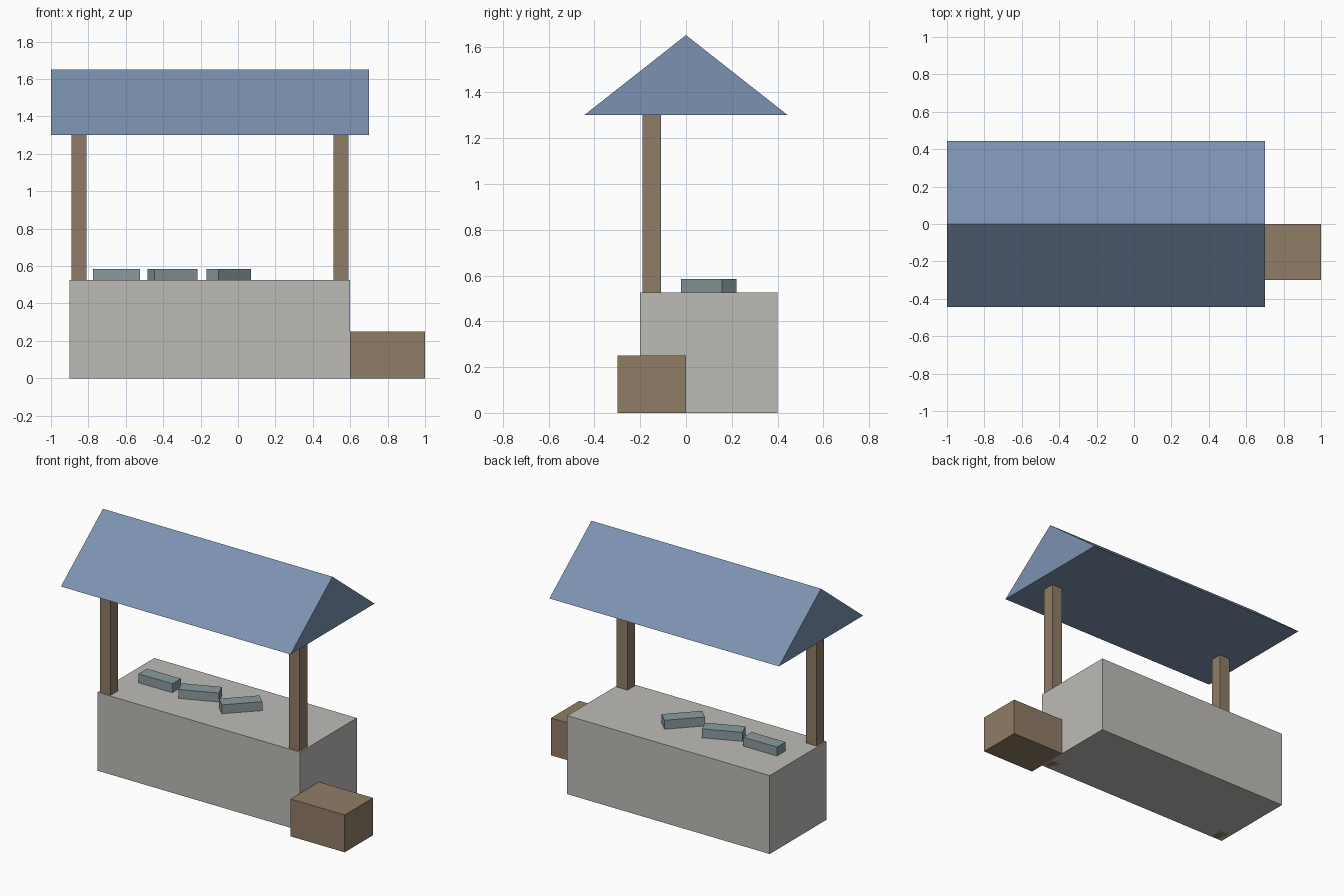
import bpy
import bmesh
from mathutils import Matrix

if "Cube" in bpy.data.objects:
    bpy.data.objects.remove(bpy.data.objects["Cube"])


def material(name, r, g, b):
    m = bpy.data.materials.new(name)
    m.diffuse_color = (r, g, b, 1)
    m.use_nodes = True
    m.node_tree.nodes["Principled BSDF"].inputs["Base Color"].default_value = m.diffuse_color
    return m


WOOD = material("brown wood", 0.28, 0.205, 0.135)
STONE = material("pale grey", 0.51, 0.50, 0.475)
CLOTH = material("blue canvas", 0.20, 0.29, 0.44)
GOODS = material("grey teal", 0.26, 0.33, 0.345)


def finish(name, bm, mat):
    bmesh.ops.recalc_face_normals(bm, faces=bm.faces)
    mesh = bpy.data.meshes.new(name)
    bm.to_mesh(mesh)
    bm.free()
    mesh.materials.append(mat)
    obj = bpy.data.objects.new(name, mesh)
    bpy.context.collection.objects.link(obj)
    return obj


def box(name, size, base, mat, turn=0.0):
    """Box standing on the point base, turned about z."""
    bm = bmesh.new()
    bmesh.ops.create_cube(bm, size=1)
    bmesh.ops.scale(bm, vec=size, verts=bm.verts)
    bmesh.ops.translate(bm, vec=(0, 0, size[2] / 2), verts=bm.verts)
    obj = finish(name, bm, mat)
    obj.matrix_world = Matrix.Translation(base) @ Matrix.Rotation(turn, 4, "Z")
    return obj


# Counter and the crate beside it
COUNTER_TOP = 0.525
box("counter", (1.5, 0.6, COUNTER_TOP), (-0.15, 0.1, 0), STONE)
box("crate", (0.4, 0.3, 0.25), (0.8, -0.15, 0), WOOD)

# Posts run from the ground up to the roof
for side, x in (("left", -0.85), ("right", 0.55)):
    box(side + "_post", (0.08, 0.08, 1.3), (x, -0.15, 0), WOOD)

# Goods on the counter, each turned further than the last
for i in range(3):
    box(f"goods_{i + 1}", (0.25, 0.09, 0.06),
        (-0.65 + 0.3 * i, 0.1, COUNTER_TOP), GOODS, turn=0.4 * i)

# Solid gable roof: triangle extruded along x
bm = bmesh.new()
profile = [(-0.445, 1.305), (0.445, 1.305), (0, 1.655)]
profile = [(y, z - 0.005) for y, z in profile]
gable = bm.faces.new([bm.verts.new((-1, y, z)) for y, z in profile])
ext = bmesh.ops.extrude_face_region(bm, geom=[gable])
moved = [v for v in ext["geom"] if isinstance(v, bmesh.types.BMVert)]
bmesh.ops.translate(bm, vec=(1.7, 0, 0), verts=moved)
# Keep both gable ends closed
bmesh.ops.holes_fill(bm, edges=bm.edges, sides=3)
finish("roof", bm, CLOTH)
